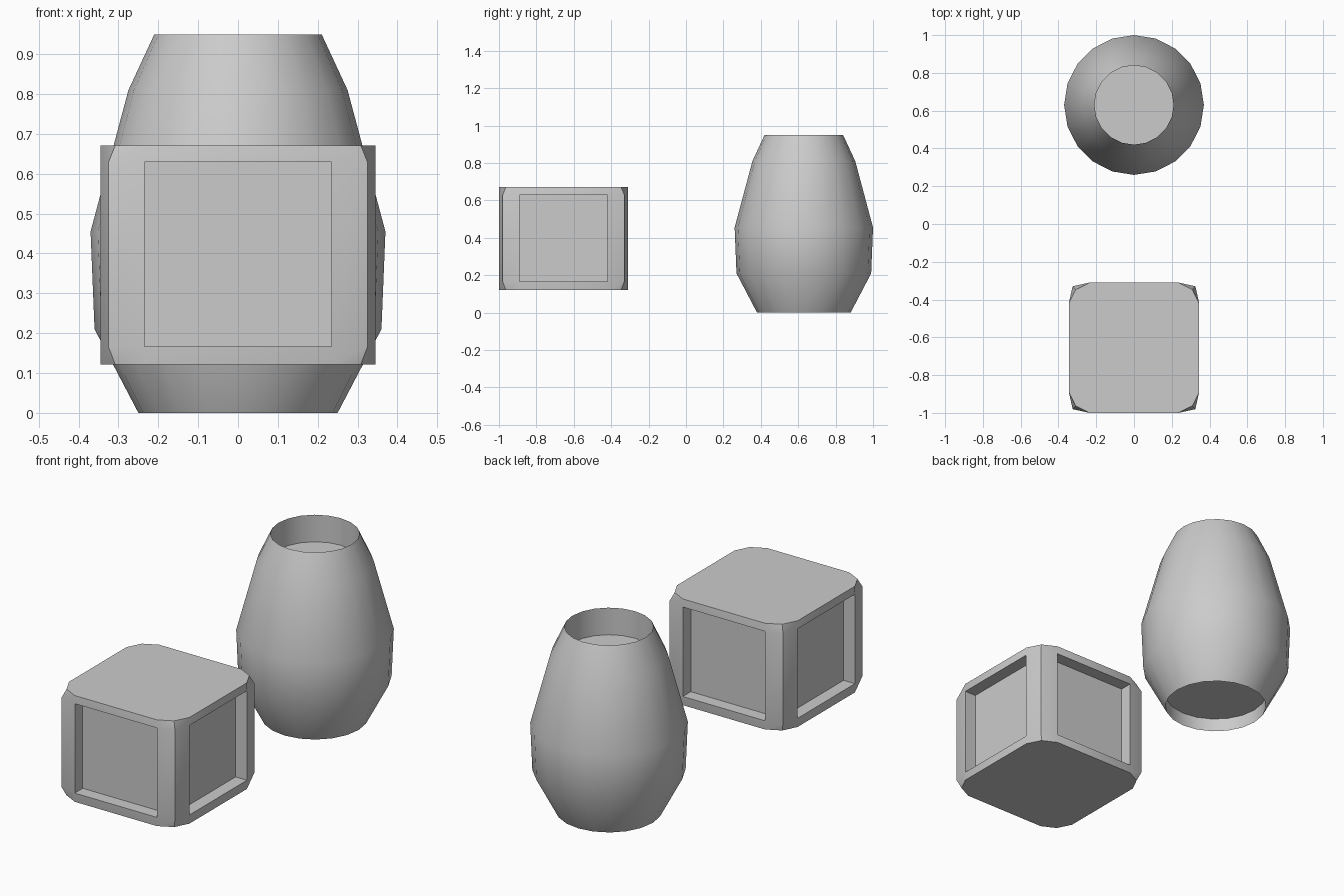
import bpy, bmesh
from math import pi
from mathutils import Matrix, Vector

if "Cube" in bpy.data.objects:
    bpy.data.objects.remove(bpy.data.objects["Cube"])


def finish(bm, name, location):
    bmesh.ops.remove_doubles(bm, verts=bm.verts, dist=0.0005)
    bmesh.ops.recalc_face_normals(bm, faces=bm.faces)
    mesh = bpy.data.meshes.new(name)
    bm.to_mesh(mesh)
    bm.free()
    obj = bpy.data.objects.new(name, mesh)
    bpy.context.collection.objects.link(obj)
    obj.location = location
    bpy.ops.object.select_all(action='DESELECT')
    obj.select_set(True)
    bpy.context.view_layer.objects.active = obj
    bpy.ops.object.shade_smooth_by_angle(angle=pi / 6)
    return obj


# Barrel: 20-sided turned profile with sunken lid and base
profile = [(0, .07), (.25, .07), (.25, 0), (.36, .21), (.37, .455),
           (.275, .81), (.21, .95), (.21, .81), (0, .81)]
bm = bmesh.new()
vs = [bm.verts.new((r, 0, z)) for r, z in profile]
es = [bm.edges.new(pair) for pair in zip(vs, vs[1:])]
bmesh.ops.spin(bm, geom=vs + es, cent=(0, 0, 0), axis=(0, 0, 1),
               angle=2 * pi, steps=20)
finish(bm, "barrel", (0, .63, 0))

# Crate: four framed sides with recessed panels, clipped corners
H, W, DEPTH = .345, .235, .065          # half width, half window, recess
Z = (-.275, -.23, .233, .275)           # bottom, window bottom, window top, top
tip = (.308, .325, .325, .308)          # corner column at each level
bm = bmesh.new()


def face(points, turn):
    bm.faces.new([bm.verts.new(turn @ Vector(p)) for p in points])


for k in range(4):
    turn = Matrix.Rotation(k * pi / 2, 3, 'Z')
    grid = [[(-t, -t, z), (-W, -H, z), (W, -H, z), (t, -t, z)]
            for t, z in zip(tip, Z)]
    # frame around the window
    for j in range(3):
        for i in range(3):
            if (i, j) != (1, 1):
                face([grid[j][i], grid[j][i + 1],
                      grid[j + 1][i + 1], grid[j + 1][i]], turn)
    # recessed panel and its reveals
    rim = [grid[1][1], grid[1][2], grid[2][2], grid[2][1]]
    inner = [(x, y + DEPTH, z) for x, y, z in rim]
    face(inner, turn)
    for a in range(4):
        b = (a + 1) % 4
        face([rim[a], rim[b], inner[b], inner[a]], turn)

# flat top and bottom
for t, z in ((tip[0], Z[0]), (tip[3], Z[3])):
    outline = []
    for k in range(4):
        turn = Matrix.Rotation(k * pi / 2, 3, 'Z')
        outline += [turn @ Vector(p) for p in ((-t, -t, z), (-W, -H, z), (W, -H, z))]
    face(outline, Matrix.Identity(3))
finish(bm, "crate", (0, -.655, .396))
